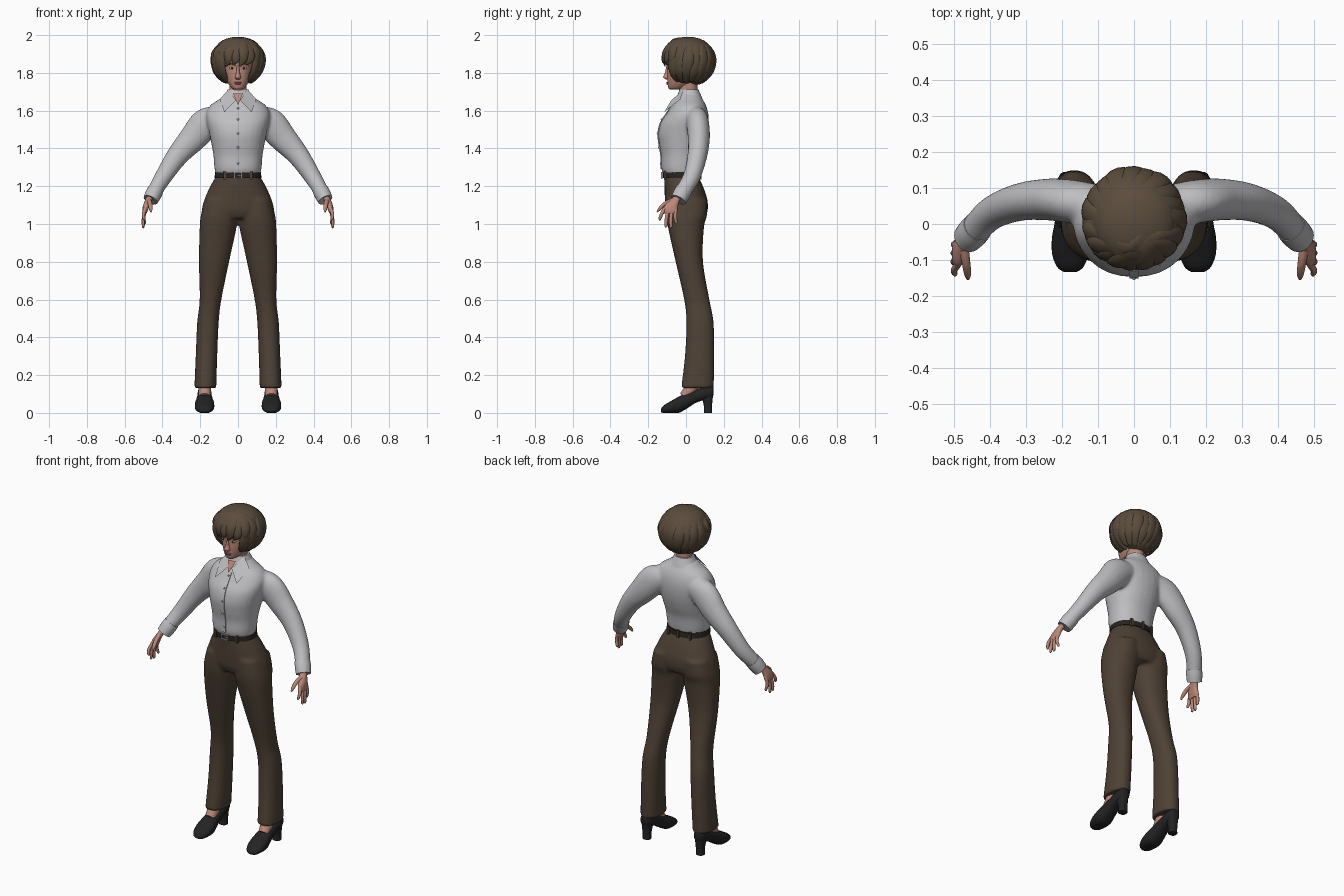
import bpy, bmesh
from math import sin, cos, pi, radians, copysign
from mathutils import Vector, Matrix

if "Cube" in bpy.data.objects:
    bpy.data.objects.remove(bpy.data.objects["Cube"])


def material(name, *rgb):
    m = bpy.data.materials.new(name)
    m.use_nodes = True
    m.diffuse_color = (*rgb, 1)
    bsdf = m.node_tree.nodes["Principled BSDF"]
    bsdf.inputs["Base Color"].default_value = (*rgb, 1)
    bsdf.inputs["Roughness"].default_value = 0.8
    return m


CLOTH = material("shirt_grey", .52, .52, .54)
BROWN = material("trouser_brown", .078, .054, .036)
HAIR = material("hair_brown", .105, .073, .046)
SKIN = material("skin", .50, .25, .19)
BLACK = material("shoe_black", .017, .017, .018)
LEATHER = material("belt_dark", .02, .016, .013)
METAL = material("buckle_metal", .4, .4, .4)
WHITE = material("eye_white", .6, .55, .52)
IRIS = material("iris_dark", .03, .018, .012)
LIP = material("lip", .36, .13, .11)


def spline(rows, k=5):
    """Catmull-Rom interpolation through rows of numbers."""
    out = []
    for i in range(len(rows) - 1):
        a, b, c, d = (rows[max(i - 1, 0)], rows[i], rows[i + 1], rows[min(i + 2, len(rows) - 1)])
        for j in range(k):
            t = j / k
            out.append([.5 * (2 * q + (r - p) * t + (2 * p - 5 * q + 4 * r - s) * t * t
                              + (3 * q - p - 3 * r + s) * t ** 3) for p, q, r, s in zip(a, b, c, d)])
    return out + [list(rows[-1])]


def loft(bm, rings, n=24, power=2.0):
    """Skin closed sections given as (centre, half axis u, half axis v)."""
    loops = []
    for c, u, v in rings:
        loop = []
        for i in range(n):
            a, b = cos(2 * pi * i / n), sin(2 * pi * i / n)
            a, b = (copysign(abs(w) ** (2 / power), w) for w in (a, b))
            loop.append(bm.verts.new(c + u * a + v * b))
        loops.append(loop)
    for l, m in zip(loops, loops[1:]):
        for i in range(n):
            bm.faces.new((l[i], l[(i + 1) % n], m[(i + 1) % n], m[i]))
    bm.faces.new(loops[0])
    bm.faces.new(loops[-1])


def level(bm, rows, power=2.2, k=5):
    """Loft horizontal sections: z, x_min, x_max, y_front, y_back."""
    loft(bm, [(Vector(((a + b) / 2, (f + g) / 2, z)), Vector(((b - a) / 2, 0, 0)),
               Vector((0, (g - f) / 2, 0))) for z, a, b, f, g in spline(rows, k)], 28, power)


def body(bm, rows, power=2.2, k=5):
    """Symmetric horizontal sections: z, half width, y_front, y_back."""
    level(bm, [(z, -w, w, f, g) for z, w, f, g in rows], power, k)


def tube(bm, rows, ref=(0, 1, 0), n=12, k=4):
    """Sweep an oval along points: x, y, z, radius across, radius along ref."""
    rows = spline(rows, k)
    pts = [Vector(r[:3]) for r in rows]
    rings = []
    for i, r in enumerate(rows):
        d = (pts[min(i + 1, len(pts) - 1)] - pts[max(i - 1, 0)]).normalized()
        u = d.cross(Vector(ref)).normalized()
        rings.append((pts[i], u * r[3], u.cross(d) * r[4]))
    loft(bm, rings, n)


def ball(bm, c, r, seg=24):
    bmesh.ops.create_uvsphere(bm, u_segments=seg, v_segments=seg // 2, radius=1,
                              matrix=Matrix.LocRotScale(c, None, r))


def box(bm, c, size):
    bmesh.ops.create_cube(bm, size=1, matrix=Matrix.LocRotScale(c, None, size))


def finish(name, bm, mat, voxel=0):
    bmesh.ops.recalc_face_normals(bm, faces=bm.faces)
    me = bpy.data.meshes.new(name)
    bm.to_mesh(me)
    bm.free()
    me.materials.append(mat)
    ob = bpy.data.objects.new(name, me)
    bpy.context.collection.objects.link(ob)
    bpy.ops.object.select_all(action='DESELECT')
    bpy.context.view_layer.objects.active = ob
    ob.select_set(True)
    bpy.ops.object.shade_smooth_by_angle(angle=radians(45))
    if voxel:  # blend overlapping lofts into one garment
        rm = ob.modifiers.new("blend", 'REMESH')
        rm.mode, rm.voxel_size, rm.use_smooth_shade = 'VOXEL', voxel, True
        sm = ob.modifiers.new("soften", 'SMOOTH')
        sm.factor, sm.iterations = .5, 5
    return ob


def both(name, mat, build, voxel=0):
    """Build a part for each side of the body."""
    for s, side in ((1, "left"), (-1, "right")):
        bm = bmesh.new()
        build(bm)
        bmesh.ops.scale(bm, vec=(s, 1, 1), verts=bm.verts)
        finish(f"{side}_{name}", bm, mat, voxel)


# Shirt: torso and sleeves
bm = bmesh.new()
TORSO = [(1.25, .113, -.112, .062), (1.29, .124, -.13, .07), (1.36, .13, -.132, .08),
         (1.42, .14, -.142, .1), (1.48, .152, -.147, .115), (1.54, .165, -.133, .121),
         (1.59, .168, -.1, .117), (1.63, .145, -.075, .105), (1.66, .1, -.055, .088), (1.69, .062, -.042, .072)]
body(bm, TORSO)
SLEEVE = [(.10, .05, 1.56, .065, .058), (.17, .062, 1.53, .083, .06), (.24, .068, 1.452, .073, .058),
          (.32, .06, 1.362, .058, .052), (.395, .03, 1.25, .046, .046), (.445, -.02, 1.165, .039, .042),
          (.458, -.033, 1.135, .037, .04)]
for s in (1, -1):
    tube(bm, [(s * r[0], *r[1:]) for r in SLEEVE], n=24, k=6)
finish("shirt", bm, CLOTH, .009)
both("cuff", CLOTH, lambda bm: tube(bm, [(.434, -.008, 1.184, .042, .044), (.448, -.024, 1.157, .043, .045),
                                         (.463, -.04, 1.128, .04, .042)], n=24))

# Shirt front: button placket and buttons
bm = bmesh.new()
front = [(z, f) for z, w, f, b in spline(TORSO[1:8], 4)]
rows = [[bm.verts.new((x, f - d, z)) for x, d in ((-.012, -.01), (-.012, .004), (.012, .004), (.012, -.01))]
        for z, f in front]
for p, q in zip(rows, rows[1:]):
    for i in range(3):
        bm.faces.new((p[i], p[i + 1], q[i + 1], q[i]))
finish("placket", bm, CLOTH)
bm = bmesh.new()
for z, f in front[2::5]:
    ball(bm, (0, f - .004, z), (.006, .004, .006), 12)
finish("buttons", bm, METAL)

# Collar: stand and two pointed flaps
bm = bmesh.new()
body(bm, [(1.655, .092, -.05, .09), (1.68, .07, -.045, .08), (1.712, .054, -.034, .066)])
finish("collar_stand", bm, CLOTH)


def flap(bm):
    pts = [(.05, -.012, 1.713), (.012, -.078, 1.655), (.072, -.116, 1.592), (.097, -.03, 1.66)]
    face = bm.faces.new([bm.verts.new(p) for p in pts])
    bmesh.ops.solidify(bm, geom=[face], thickness=.009)


both("collar_flap", CLOTH, flap)

# Trousers: hips and legs
bm = bmesh.new()
body(bm, [(1.26, .113, -.115, .062), (1.2, .147, -.114, .09), (1.13, .178, -.112, .113),
          (1.07, .19, -.107, .115), (1.03, .16, -.09, .1)])
LEG = [(1.13, .01, .175, -.105, .112), (1.05, .002, .196, -.105, .112), (.98, .008, .203, -.095, .095),
       (.8, .047, .207, -.055, .09), (.6, .088, .203, -.01, .124), (.48, .102, .216, .002, .146),
       (.3, .11, .224, -.006, .15), (.132, .115, .231, -.026, .147)]
for s in (1, -1):
    level(bm, [(z, s * a, s * b, f, g) for z, a, b, f, g in LEG])
finish("trousers", bm, BROWN, .009)

# Belt, loops and buckle
bm = bmesh.new()
body(bm, [(1.243, .125, -.124, .076), (1.274, .121, -.124, .073)], k=1)
finish("belt", bm, LEATHER)
bm = bmesh.new()
for x, y in ((.07, -.111), (-.07, -.111), (.07, .064), (-.07, .064), (0, .076)):
    box(bm, (x, y, 1.258), (.012, .012, .046))
finish("belt_loops", bm, BROWN)
bm = bmesh.new()
for s in (1, -1):
    box(bm, (s * .02, -.127, 1.258), (.006, .01, .034))
    box(bm, (0, -.127, 1.258 + s * .014), (.044, .01, .006))
box(bm, (.008, -.127, 1.258), (.022, .008, .004))
finish("buckle", bm, METAL)


# Hands
def hand(bm):
    level(bm, [(1.17, .44, .474, -.045, -.002), (1.135, .452, .488, -.075, -.028),
               (1.1, .466, .502, -.112, -.042), (1.07, .478, .506, -.122, -.044), (1.055, .484, .504, -.114, -.05)])
    for y, tip_x, tip_y, tip_z in ((-.112, .499, -.138, 1.02), (-.092, .504, -.106, .983),
                                   (-.072, .503, -.08, .979), (-.054, .496, -.052, 1.0)):
        tube(bm, [(.489, y, 1.085, .01, .01), (.5, (y + tip_y) / 2 - .004, (1.085 + tip_z) / 2, .009, .0095),
                  (tip_x - .002, tip_y, tip_z + .008, .007, .008), (tip_x - .004, tip_y, tip_z, .003, .003)], n=10)
    tube(bm, [(.472, -.07, 1.125, .013, .014), (.466, -.11, 1.108, .011, .012),
              (.462, -.138, 1.082, .009, .01), (.461, -.153, 1.064, .004, .004)], ref=(1, 0, 0), n=10)


both("hand", SKIN, hand)


# Heeled shoes and bare insteps: y, half width, z_bottom, z_top
def shoe(bm):
    rows = [(-.133, .018, .004, .02), (-.12, .036, 0, .038), (-.085, .05, 0, .06), (-.04, .051, 0, .085),
            (0, .044, .02, .104), (.05, .038, .052, .122), (.1, .036, .07, .14), (.135, .03, .08, .146),
            (.145, .018, .095, .14)]
    loft(bm, [(Vector((.177, y, (a + b) / 2)), Vector((w, 0, 0)), Vector((0, 0, (b - a) / 2)))
              for y, w, a, b in spline(rows)], 24, 2.4)
    level(bm, [(0, .154, .2, .094, .138), (.04, .154, .2, .094, .138), (.11, .147, .207, .075, .145)], 3)


both("shoe", BLACK, shoe)
both("instep", SKIN, lambda bm: tube(bm, [(.175, .06, .19, .034, .036), (.176, .02, .12, .034, .034),
                                          (.177, -.012, .085, .03, .026)]))

# Head and neck
bm = bmesh.new()
body(bm, [(1.712, .02, -.085, -.03), (1.722, .036, -.094, 0), (1.75, .055, -.098, .04), (1.785, .068, -.1, .07),
          (1.825, .074, -.1, .085), (1.87, .077, -.105, .095), (1.92, .07, -.09, .09), (1.96, .045, -.05, .06)])
body(bm, [(1.63, .052, -.035, .065), (1.68, .045, -.034, .06), (1.76, .045, -.045, .06)])
body(bm, [(1.84, .008, -.103, -.07), (1.8, .01, -.112, -.07), (1.777, .017, -.121, -.07), (1.765, .012, -.105, -.07)])
finish("head", bm, SKIN)
bm = bmesh.new()
bm.faces.new([bm.verts.new(p) for p in ((-.026, -.057, 1.69), (0, -.094, 1.63), (.026, -.057, 1.69))])
finish("open_neckline", bm, SKIN)
both("eye", WHITE, lambda bm: ball(bm, (.032, -.087, 1.825), (.014, .008, .0065), 16))
both("iris", IRIS, lambda bm: ball(bm, (.031, -.093, 1.825), (.006, .004, .006), 12))
both("eyebrow", HAIR, lambda bm: tube(bm, [(.013, -.1, 1.84, .003, .003), (.034, -.095, 1.848, .004, .004),
                                           (.055, -.08, 1.842, .002, .002)]))
bm = bmesh.new()
ball(bm, (0, -.096, 1.749), (.021, .007, .004), 16)
ball(bm, (0, -.096, 1.743), (.017, .008, .005), 16)
finish("lips", bm, LIP)

# Hair: inner volume, hanging locks round the head and a swept fringe
bm = bmesh.new()
ball(bm, (0, .045, 1.86), (.12, .103, .125))
ball(bm, (0, .01, 1.925), (.118, .12, .066))


def lock(stations):
    rows, mid = [], Vector()
    for az, el, r, w in stations:
        a, e = radians(az), radians(el)
        out = Vector((cos(a) * cos(e), sin(a) * cos(e), sin(e)))
        mid += out
        rows.append((.128 * r * out.x, .015 + .128 * r * out.y, 1.865 + .122 * r * out.z, w, w * .45))
    tube(bm, rows, ref=mid.normalized(), n=10, k=5)


for i in range(15):
    az, j = -42 + i * 264 / 14, i % 3
    lock([(az + 25, 72, .97, .014), (az + 14, 42, .99, .028), (az + 4, 8, 1.0 + .02 * j, .034),
          (az, -25, 1.03, .032), (az - 3, -48 - 3 * j, 1.06, .02), (az + 3, -58 - 3 * j, 1.07, .004)])
for i in range(9):
    az, j = 196 + i * 17, i % 2
    lock([(305, 74, .96, .014), (az * .5 + 150, 52, 1.02, .03), (az + 3, 25, 1.04 + .03 * j, .03),
          (az, 4, 1.05, .024), (az - 7, -9 - 5 * j, 1.02, .004)])
finish("hair", bm, HAIR)
